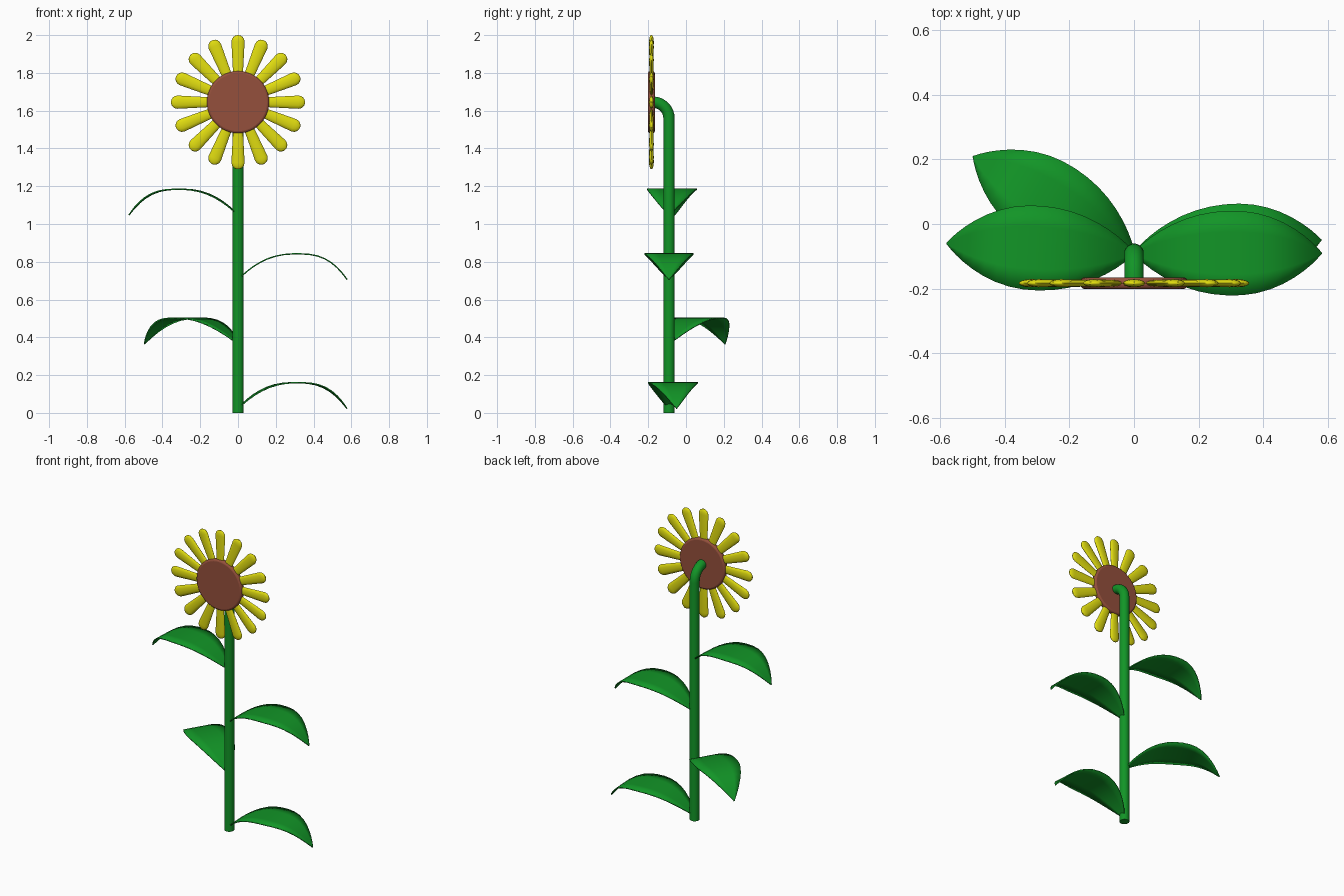
import bpy, bmesh
from math import sin, cos, pi, radians
from mathutils import Vector, Matrix

cube = bpy.data.objects.get("Cube")
if cube:
    bpy.data.objects.remove(cube, do_unlink=True)


def material(name, rgb):
    mat = bpy.data.materials.new(name)
    mat.use_nodes = True
    mat.diffuse_color = (*rgb, 1)
    mat.node_tree.nodes["Principled BSDF"].inputs["Base Color"].default_value = (*rgb, 1)
    return mat


GREEN = material("leaf green", (0.006, 0.3, 0.02))
YELLOW = material("petal yellow", (0.75, 0.72, 0.005))
BROWN = material("seed brown", (0.3, 0.08, 0.045))

STEM_Y, STEM_R = -0.09, 0.03
HEAD = Vector((0, -0.183, 1.645))


def loft(name, rows, mat, closed=True):
    """Skin rows of points; closed rows become a capped tube."""
    bm = bmesh.new()
    verts = [[bm.verts.new(p) for p in row] for row in rows]
    n = len(rows[0])
    for a, b in zip(verts, verts[1:]):
        for i in range(n if closed else n - 1):
            j = (i + 1) % n
            bm.faces.new((a[i], a[j], b[j], b[i]))
    if closed:
        bm.faces.new(verts[0])
        bm.faces.new(verts[-1])
        bmesh.ops.recalc_face_normals(bm, faces=bm.faces)
    mesh = bpy.data.meshes.new(name)
    bm.to_mesh(mesh)
    bm.free()
    mesh.materials.append(mat)
    obj = bpy.data.objects.new(name, mesh)
    bpy.context.collection.objects.link(obj)
    return obj


def smooth(obj, angle=40):
    bpy.ops.object.select_all(action="DESELECT")
    obj.select_set(True)
    bpy.context.view_layer.objects.active = obj
    bpy.ops.object.shade_smooth_by_angle(angle=radians(angle))


def ellipse(centre, u, v, count):
    return [centre + u * cos(2 * pi * i / count) + v * sin(2 * pi * i / count)
            for i in range(count)]


# Stem: straight tube with a quarter bend into the back of the head
X = Vector((1, 0, 0))
BEND = 0.085
stem_rows = [ellipse(Vector((0, STEM_Y, 0)), X * STEM_R, Vector((0, STEM_R, 0)), 20)]
for k in range(9):
    a = k / 8 * pi / 2
    centre = Vector((0, STEM_Y - BEND * (1 - cos(a)), HEAD.z - BEND + BEND * sin(a)))
    side = Vector((0, cos(a), sin(a)))
    stem_rows.append(ellipse(centre, X * STEM_R, side * STEM_R, 20))
smooth(loft("stem", stem_rows, GREEN))

# Seed disc with a rounded rim
bpy.ops.mesh.primitive_cylinder_add(vertices=48, radius=0.165, depth=0.036,
                                    location=HEAD, rotation=(pi / 2, 0, 0))
disc = bpy.context.object
disc.name = "seed_disc"
disc.data.materials.append(BROWN)
smooth(disc)
bevel = disc.modifiers.new("rounded rim", "BEVEL")
bevel.width, bevel.segments, bevel.limit_method = 0.012, 3, "ANGLE"

# Petals: flattened tubes with rounded tips, repeated round the disc
START, TIP, HALF = 0.12, 0.355, 0.035
stations = [(START, 0.7), (TIP - HALF, 1.0)]
stations += [(TIP - HALF + HALF * sin(a), cos(a)) for a in
             (radians(d) for d in (25, 45, 62, 76, 87))]
petal_rows = [ellipse(Vector((0, 0, r)), X * HALF * w,
                      Vector((0, 0.0125 * max(w, 0.3) if w < 1 else 0.0125, 0)), 12)
              for r, w in stations]
petal = loft("petal", petal_rows, YELLOW)
smooth(petal, 50)
for k in range(16):
    part = petal if k == 0 else petal.copy()
    part.name = f"petal_{k + 1}"
    if k:
        bpy.context.collection.objects.link(part)
    part.matrix_world = Matrix.Translation(HEAD) @ Matrix.Rotation(k * pi / 8, 4, "Y")

# Leaves: arched pointed blades (height of base, heading in degrees)
LENGTH, RISE, WIDTH, STEPS = 0.578, 0.137, 0.131, 20
leaf_rows = []
for k in range(STEPS + 1):
    t = (1 - cos(pi * k / STEPS)) / 2
    u = abs(2 * t - 1.06) / (1.06 if t < 0.53 else 0.94)
    z = RISE * (1 - u ** (2.3 if t < 0.53 else 2.9))
    half = max(WIDTH * (1 - u ** 2.1) ** 0.9, 0.002)
    leaf_rows.append([Vector((t * LENGTH, half * s / 2, z)) for s in range(-2, 3)])

for k, (height, heading) in enumerate([(0.023, 4), (0.365, 149), (0.705, 0), (1.047, 177)]):
    leaf = loft(f"leaf_{k + 1}", leaf_rows, GREEN, closed=False)
    leaf.location = (0, STEM_Y, height)
    leaf.rotation_euler.z = radians(heading)
    smooth(leaf, 50)
    solid = leaf.modifiers.new("thickness", "SOLIDIFY")
    solid.thickness, solid.offset = 0.007, 0
